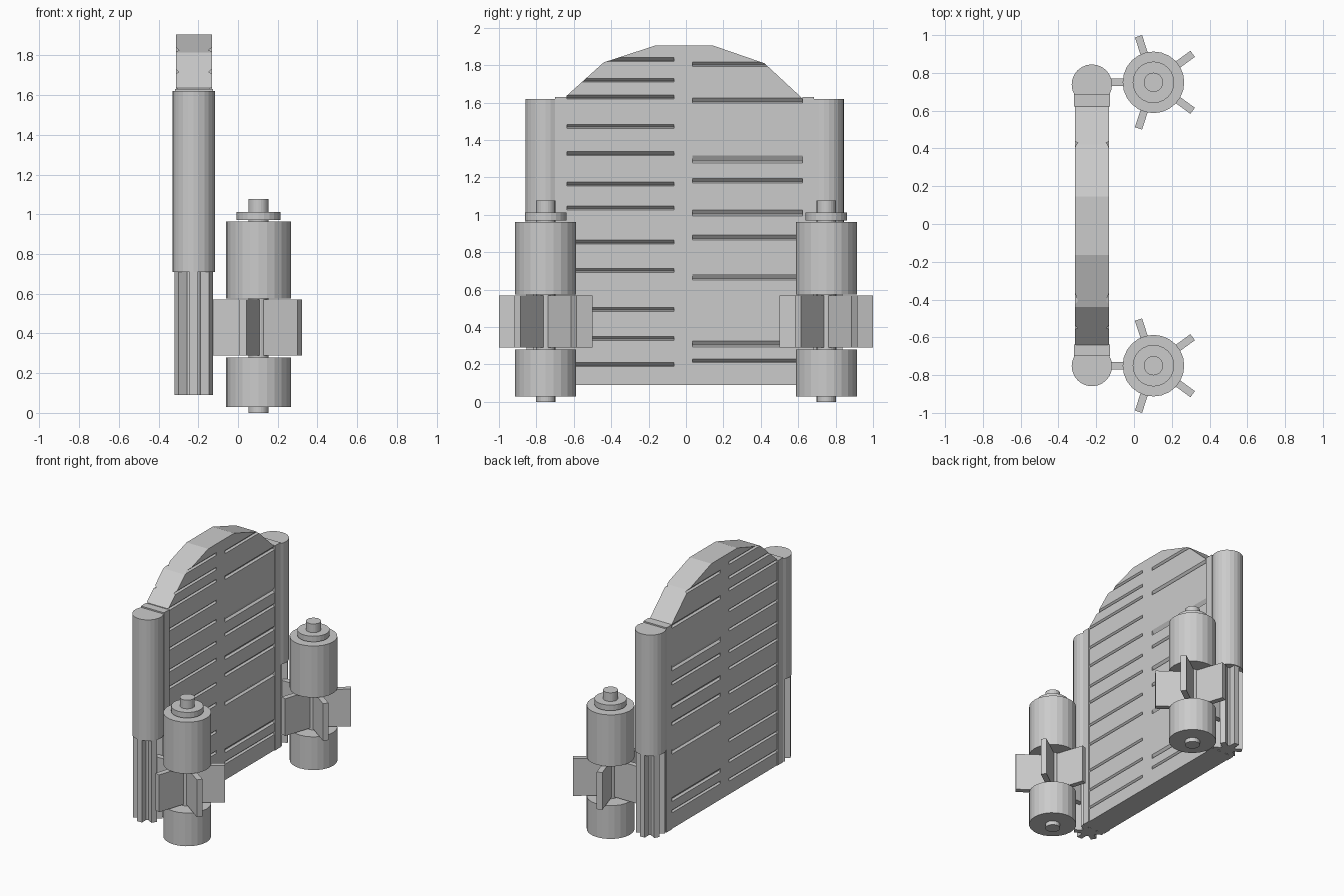
import bpy, bmesh, math
from mathutils import Matrix, Vector

if "Cube" in bpy.data.objects:
    bpy.data.objects.remove(bpy.data.objects["Cube"])


def finish(name, bm):
    bmesh.ops.recalc_face_normals(bm, faces=bm.faces)
    me = bpy.data.meshes.new(name)
    bm.to_mesh(me)
    bm.free()
    ob = bpy.data.objects.new(name, me)
    bpy.context.collection.objects.link(ob)
    return ob


def add_cyl(bm, x, y, r, z0, z1, sides=24):
    bmesh.ops.create_cone(bm, cap_ends=True, segments=sides, radius1=r, radius2=r, depth=z1 - z0,
                          matrix=Matrix.Translation((x, y, (z0 + z1) / 2)))


def add_box(bm, lo, hi, rot=Matrix()):
    lo, hi = Vector(lo), Vector(hi)
    m = rot @ Matrix.Translation((lo + hi) / 2) @ Matrix.Diagonal((*(hi - lo), 1))
    bmesh.ops.create_cube(bm, size=1, matrix=m)


def add_fins(bm, x, y, count, length, thick, z0, z1, start):
    for i in range(count):
        rot = Matrix.Translation((x, y, 0)) @ Matrix.Rotation(start + i * math.tau / count, 4, 'Z')
        add_box(bm, (0, -thick / 2, z0), (length, thick / 2, z1), rot)


def add_prism(bm, pts, offset):
    vs = [bm.verts.new(p) for p in pts]
    face = bm.faces.new(vs)
    ext = bmesh.ops.extrude_face_region(bm, geom=[face], use_keep_orig=True)['geom']
    bmesh.ops.translate(bm, verts=[v for v in ext if isinstance(v, bmesh.types.BMVert)], vec=offset)


# Arched gate panel
X0, X1 = -0.313, -0.132
outline = [(-0.64, 0.09), (0.625, 0.09), (0.625, 1.62), (0.42, 1.81),
           (0.145, 1.905), (-0.165, 1.905), (-0.44, 1.815), (-0.64, 1.635)]
bm = bmesh.new()
add_prism(bm, [(X0, y, z) for y, z in outline], (X1 - X0, 0, 0))
panel = finish("gate_panel", bm)

# V-shaped grooves on both faces: (centre height, width)
left = [(z, 0.022) for z in (1.83, 1.72, 1.63, 1.473, 1.328, 1.165, 1.037,
                             0.855, 0.703, 0.495, 0.34, 0.20)]
right = [(1.805, .025), (1.612, .03), (1.297, .042), (1.183, .025), (1.01, .032),
         (0.88, .028), (0.668, .036), (0.31, .032), (0.22, .022)]
bm = bmesh.new()
for rows, y0, y1 in ((left, -0.68, -0.065), (right, 0.035, 0.68)):
    for z, w in rows:
        for xf, s in ((X0, 1), (X1, -1)):
            add_prism(bm, [(xf - s * .001, y0, z + w / 2), (xf + s * .016, y0, z - w * .2),
                           (xf - s * .001, y0, z - w / 2)], (0, y1 - y0, 0))
cutter = finish("groove_cutter", bm)
cutter.hide_render = True
mod = panel.modifiers.new("grooves", 'BOOLEAN')
mod.operation, mod.solver, mod.object = 'DIFFERENCE', 'EXACT', cutter
bpy.context.view_layer.objects.active = panel
bpy.ops.object.modifier_apply(modifier=mod.name)
bpy.data.objects.remove(cutter)

PX, RX = -0.223, 0.103
for tag, s, py, ry, edge in (("front", -1, -0.752, -0.75, -0.637), ("back", 1, 0.738, 0.75, 0.622)):
    # Hinge strip along the panel edge
    bm = bmesh.new()
    ys = sorted((edge, edge + s * 0.063))
    add_box(bm, (-0.318, ys[0], 0.09), (-0.126, ys[1], 1.63))
    finish(tag + "_edge_strip", bm)

    # Hinge post with toothed lower section
    bm = bmesh.new()
    add_cyl(bm, PX, py, 0.107, 0.71, 1.62)
    finish(tag + "_hinge_post", bm)
    bm = bmesh.new()
    add_cyl(bm, PX, py, 0.055, 0.09, 0.72, 12)
    add_fins(bm, PX, py, 6, 0.1, 0.04, 0.09, 0.72, math.pi / 6)
    finish(tag + "_post_gear", bm)

    # Drive shaft with collars
    bm = bmesh.new()
    add_cyl(bm, RX, ry, 0.051, 0, 1.077)
    for z0, z1 in ((0.97, 1.012),):
        add_cyl(bm, RX, ry, 0.11, z0, z1)
    finish(tag + "_drive_shaft", bm)

    # Upper and lower drums
    for part, z0, z1 in (("lower", 0.03, 0.28), ("upper", 0.575, 0.963)):
        bm = bmesh.new()
        add_cyl(bm, RX, ry, 0.163, z0, z1)
        finish(f"{tag}_{part}_drum", bm)

    # Five-bladed paddle wheel between the drums
    bm = bmesh.new()
    add_fins(bm, RX, ry, 5, 0.2565, 0.04, 0.29, 0.57, math.pi)
    finish(tag + "_paddles", bm)
